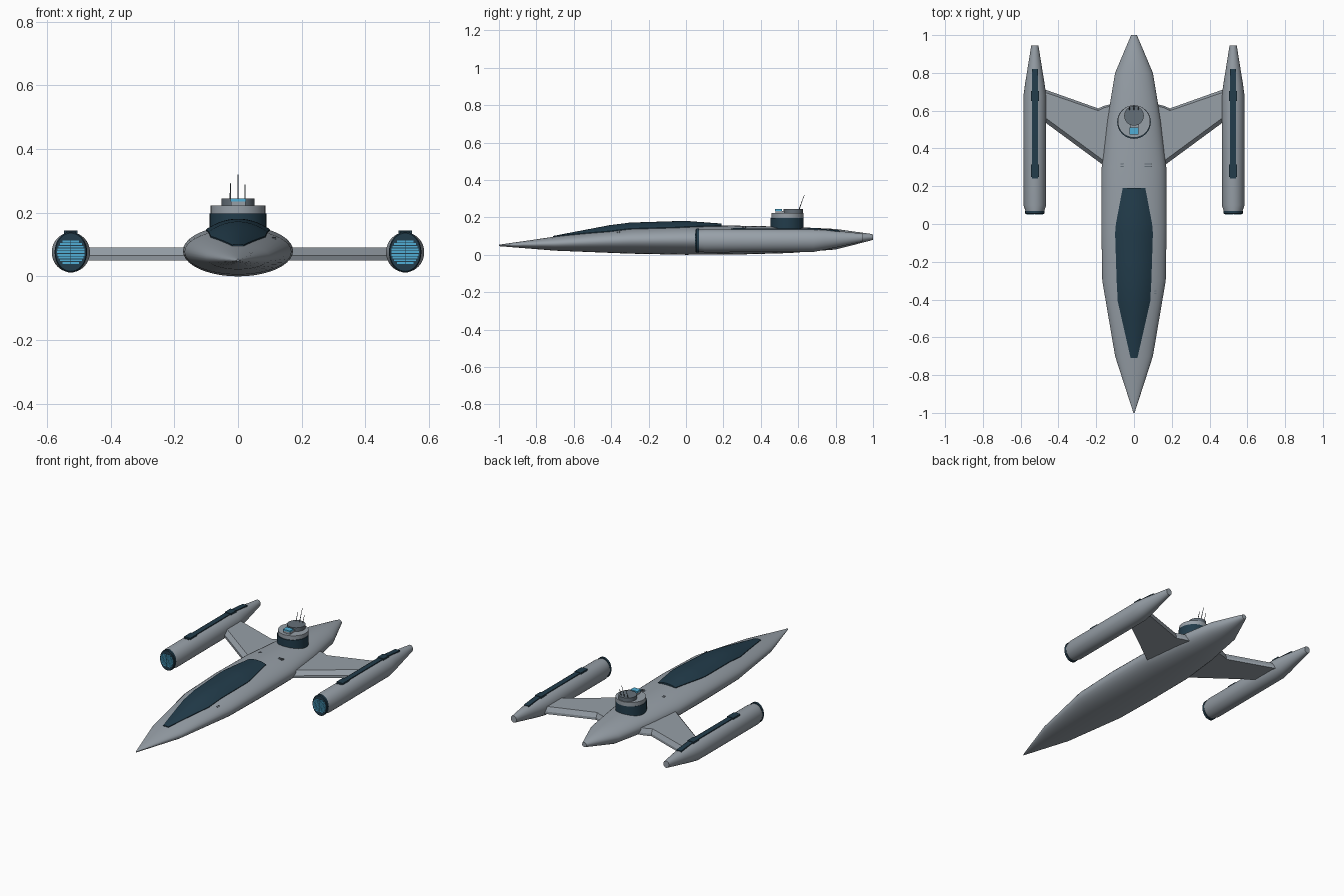
import bpy, bmesh, math
from mathutils import Vector, Matrix

if "Cube" in bpy.data.objects:
    bpy.data.objects.remove(bpy.data.objects["Cube"])


def material(name, rgb):
    m = bpy.data.materials.new(name)
    m.diffuse_color = (*rgb, 1)
    m.use_nodes = True
    m.node_tree.nodes["Principled BSDF"].inputs["Base Color"].default_value = m.diffuse_color
    return m


GREY = material("hull grey", (0.31, 0.35, 0.39))
NAVY = material("dark navy", (0.016, 0.045, 0.07))
CYAN = material("light cyan", (0.08, 0.42, 0.66))
MID = material("mid grey", (0.13, 0.16, 0.19))


def finish(bm, name, mat, mirror=False, angle=35):
    bmesh.ops.recalc_face_normals(bm, faces=bm.faces)
    me = bpy.data.meshes.new(name)
    bm.to_mesh(me)
    bm.free()
    me.materials.append(mat)
    for p in me.polygons:
        p.use_smooth = True
    me.set_sharp_from_angle(angle=math.radians(angle))
    ob = bpy.data.objects.new(name, me)
    bpy.context.collection.objects.link(ob)
    if mirror:
        ob.modifiers.new("mirror", 'MIRROR')
    return ob


def bridge(name, rings, mat, mirror=False, angle=35):
    """Closed skin through rings of equal point count, with end caps."""
    bm = bmesh.new()
    vs = [[bm.verts.new(p) for p in r] for r in rings]
    n = len(vs[0])
    for a, b in zip(vs, vs[1:]):
        for i in range(n):
            bm.faces.new((a[i], a[(i + 1) % n], b[(i + 1) % n], b[i]))
    bm.faces.new(vs[0])
    bm.faces.new(vs[-1])
    return finish(bm, name, mat, mirror, angle)


def ellipse_loft(name, stations, mat, x=0, mirror=False, n=40):
    rings = []
    for y, rx, zb, zt in stations:
        c, rz = (zb + zt) / 2, (zt - zb) / 2
        rings.append([(x + rx * math.cos(2 * math.pi * i / n), y,
                       c + rz * math.sin(2 * math.pi * i / n)) for i in range(n)])
    return bridge(name, rings, mat, mirror)


def boxes(name, specs, mat, mirror=False):
    """Boxes given as (x0, x1, y0, y1, z0, z1)."""
    bm = bmesh.new()
    for x0, x1, y0, y1, z0, z1 in specs:
        m = Matrix.Translation(((x0 + x1) / 2, (y0 + y1) / 2, (z0 + z1) / 2))
        m = m @ Matrix.Diagonal((x1 - x0, y1 - y0, z1 - z0, 1))
        bmesh.ops.create_cube(bm, size=1, matrix=m)
    return finish(bm, name, mat, mirror)


def disc(name, y, r, z0, z1, mat, r_top=None):
    bm = bmesh.new()
    bmesh.ops.create_cone(bm, cap_ends=True, segments=32, radius1=r, radius2=r_top or r,
                          depth=z1 - z0, matrix=Matrix.Translation((0, y, (z0 + z1) / 2)))
    return finish(bm, name, mat)


def interp(table, y, k):
    for a, b in zip(table, table[1:]):
        if a[0] <= y <= b[0]:
            return a[k] + (b[k] - a[k]) * (y - a[0]) / (b[0] - a[0])
    return table[-1][k]


# Main hull: y, half width, bottom z, top z
HULL = [(-1, .003, .046, .054), (-.7, .1, .022, .097), (-.3, .168, .006, .148),
        (0, .173, 0, .16), (.3, .171, .002, .155), (.55, .142, .009, .15),
        (.8, .1, .028, .138), (.98, .024, .074, .113), (1, .015, .08, .108)]
ellipse_loft("hull", HULL, GREY)


def hull_z(x, y):
    rx, zb, zt = (interp(HULL, y, k) for k in (1, 2, 3))
    return (zb + zt) / 2 + (zt - zb) / 2 * math.sqrt(max(0, 1 - (x / rx) ** 2))


# Canopy: y, half width, bulge above the hull
CANOPY = [(-.71, .018, .001), (-.41, .086, .02), (-.3, .092, .02), (-.05, .1, .018),
          (0, .096, .017), (.19, .06, .006)]
rings = []
ys = sorted({c[0] for c in CANOPY} | {-.7, -.6, -.5, -.2, .1})
for y in ys:
    w, bulge = interp(CANOPY, y, 1), interp(CANOPY, y, 2)
    xs = [w * (i / 8 - 1) for i in range(17)]
    top = [(x, y, hull_z(x, y) + .004 + bulge * (1 - (x / w) ** 2)) for x in xs]
    low = [(x, y, hull_z(x, y) - .012) for x in reversed(xs)]
    rings.append(top + low)
bridge("canopy", rings, NAVY)

# Swept wings, chamfered along the front and rear edges
low = [(.1, .27), (.17, .317), (.48, .545), (.48, .715), (.19, .612), (.16, .625), (.1, .64)]
top = [(.1, .295), (.17, .342), (.48, .57), (.48, .7), (.19, .6), (.16, .615), (.1, .63)]
bridge("wing", [[(x, y, z) for x, y in o]
                for o, z in ((low, .05), (low, .065), (top, .091))], GREY, True, 20)

# Engine pods
PX = .525
ellipse_loft("engine_pod", [(.06, .047, .02, .133), (.1, .06, .013, .138), (.68, .06, .015, .138),
                            (.74, .052, .026, .135), (.945, .019, .07, .113)], GREY, PX, True)
ellipse_loft("intake_cap", [(.052, .048, .016, .136), (.056, .051, .012, .14),
                            (.07, .051, .012, .14)], NAVY, PX, True)
# Intake grille bars follow a circle
bars = []
for i in range(9):
    dz = (i - 4) * .0085
    hw = math.sqrt(.043 ** 2 - dz ** 2)
    bars += [(PX - hw, PX - .001, .049, .054, .076 + dz - .003, .076 + dz + .003),
             (PX + .001, PX + hw, .049, .054, .076 + dz - .003, .076 + dz + .003)]
boxes("intake_grille", bars, CYAN, True)

# Dark strip along the top of each pod, with two raised blocks
rings = []
for y, t in ((.24, .141), (.7, .141), (.82, .131)):
    rings.append([(PX - .016, y, t - .03), (PX + .016, y, t - .03),
                  (PX + .016, y, t), (PX - .016, y, t)])
bridge("pod_strip", rings, NAVY, True)
boxes("pod_strip_block", [(PX - .021, PX + .021, .25, .315, .12, .144),
                          (PX - .021, PX + .021, .65, .705, .12, .144)], NAVY, True)

# Command turret
disc("turret_base", .54, .089, .125, .197, NAVY)
disc("turret_deck", .543, .086, .197, .222, GREY)
disc("turret_cap", .573, .052, .222, .245, MID)
boxes("bridge_block", [(-.022, .024, .478, .53, .215, .235)], GREY)
boxes("bridge_window", [(-.023, .025, .475, .512, .235, .244)], CYAN)

# Antennas leaning back
bm = bmesh.new()
for x, h in ((-.024, .293), (0, .32), (.022, .288)):
    a = Vector((x, .602, .235))
    b = Vector((x, .602 + (h - .235) * .36, h))
    d = b - a
    m = Matrix.Translation((a + b) / 2) @ d.to_track_quat('Z', 'Y').to_matrix().to_4x4()
    bmesh.ops.create_cone(bm, cap_ends=True, segments=8, radius1=.0025, radius2=.0012,
                          depth=d.length, matrix=m)
finish(bm, "antennas", MID)

# Small hull vents
vents = []
for x0, x1, y in ((-.072, -.05, .305), (-.072, -.05, .318), (.033, .092, .305),
                  (.033, .092, .318), (.1, .12, -.355), (.1, .12, -.368)):
    z = hull_z((x0 + x1) / 2, y)
    vents.append((x0, x1, y - .002, y + .002, z - .006, z + .001))
boxes("hull_vents", vents, MID)
